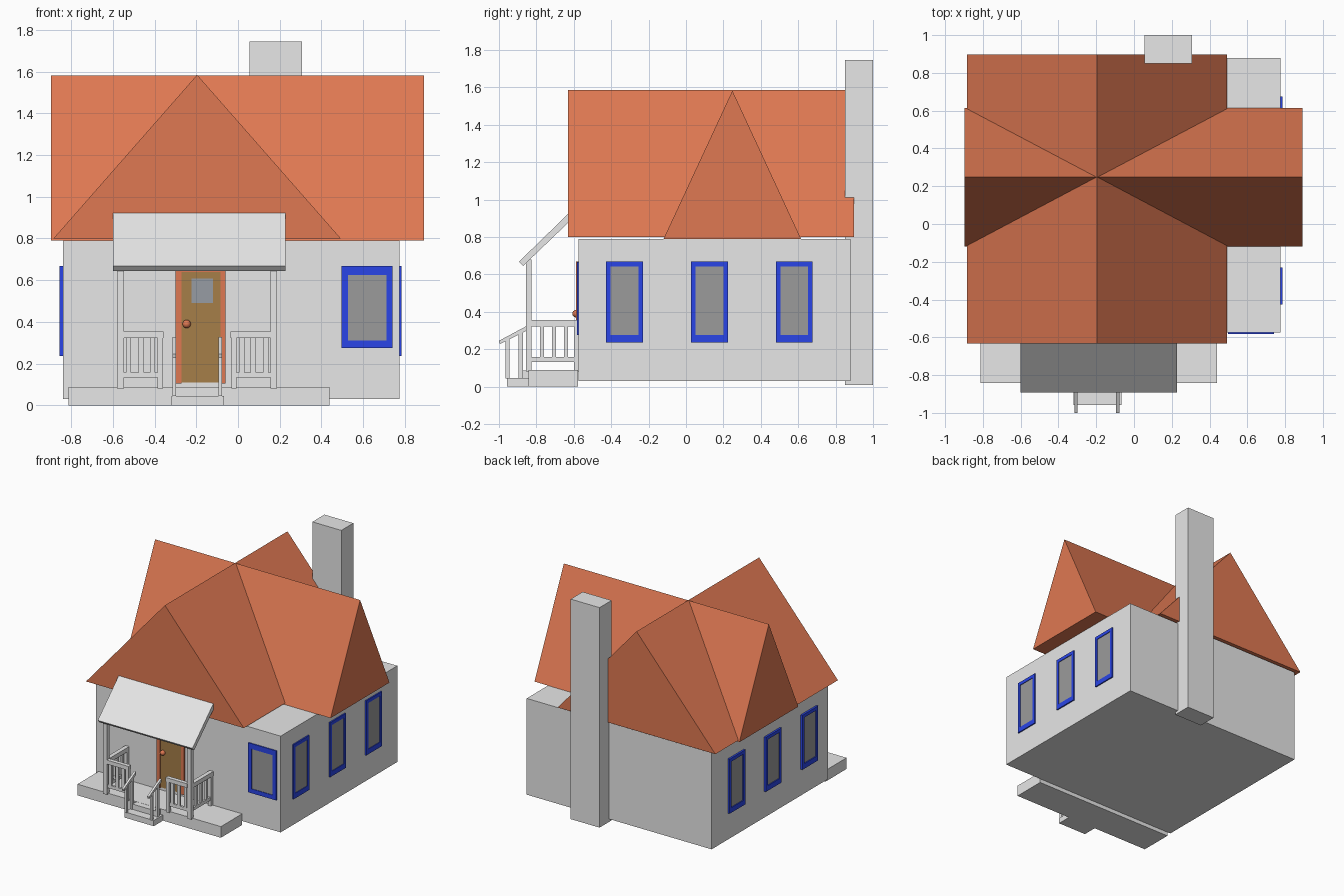
import bpy, bmesh, math

if "Cube" in bpy.data.objects:
    bpy.data.objects.remove(bpy.data.objects["Cube"])

def mat(name, r, g, b):
    m = bpy.data.materials.new(name)
    m.diffuse_color = (r, g, b, 1)
    m.use_nodes = True
    m.node_tree.nodes["Principled BSDF"].inputs["Base Color"].default_value = m.diffuse_color
    return m

GREY = mat("light_grey", 0.8, 0.8, 0.8)
ORANGE = mat("roof_orange", 0.74, 0.19, 0.085)
BLUE = mat("frame_blue", 0.023, 0.06, 0.8)
GLASS = mat("window_grey", 0.33, 0.33, 0.33)
BROWN = mat("door_brown", 0.38, 0.21, 0.066)
PANE = mat("door_pane", 0.31, 0.335, 0.37)
CX = -0.196  # centre line of porch and front gable

def finish(name, bm, material):
    bmesh.ops.recalc_face_normals(bm, faces=bm.faces)
    me = bpy.data.meshes.new(name)
    bm.to_mesh(me)
    bm.free()
    me.materials.append(material)
    ob = bpy.data.objects.new(name, me)
    bpy.context.collection.objects.link(ob)
    return ob

def add_box(bm, x0, x1, y0, y1, z0, z1):
    vs = bmesh.ops.create_cube(bm, size=1)["verts"]
    for v in vs:
        v.co = (x1 if v.co.x > 0 else x0, y1 if v.co.y > 0 else y0, z1 if v.co.z > 0 else z0)

def boxes(name, material, *dims):
    bm = bmesh.new()
    for d in dims:
        add_box(bm, *d)
    return finish(name, bm, material)

def prism(name, material, profile, axis, a, b):
    """Extrude a (horizontal, z) profile along the x or y axis."""
    bm = bmesh.new()
    pt = (lambda p: (a, p[0], p[1])) if axis == "x" else (lambda p: (p[0], a, p[1]))
    f = bm.faces.new([bm.verts.new(pt(p)) for p in profile])
    r = bmesh.ops.extrude_face_region(bm, geom=[f])
    move = (b - a, 0, 0) if axis == "x" else (0, b - a, 0)
    bmesh.ops.translate(bm, vec=move, verts=[g for g in r["geom"] if isinstance(g, bmesh.types.BMVert)])
    return finish(name, bm, material)

# House body, chimney and crossed gable roofs
boxes("house_walls", GREY, (-0.84, 0.775, -0.575, 0.88, 0.03, 0.79))
boxes("chimney", GREY, (0.055, 0.307, 0.85, 1.0, 0.008, 1.745))
prism("roof_front_back", ORANGE, [(-0.885, 0.80), (0.493, 0.80), (CX, 1.585)], "y", -0.632, 0.897)
prism("roof_left_right", ORANGE, [(-0.12, 0.79), (0.615, 0.79), (0.248, 1.582)], "x", -0.897, 0.893)

def window(name, wall, side, u0, u1, z0, z1, wu, wt, wb, depth):
    """Blue frame and grey pane; side is 'x' or 'y', depth is signed outwards."""
    def d(a, b, c, e, t):
        w = sorted((wall - 0.005 * math.copysign(1, depth), wall + t))
        return (*w, a, b, c, e) if side == "x" else (a, b, *w, c, e)
    boxes(name + "_frame", BLUE,
          d(u0, u0 + wu, z0, z1, depth), d(u1 - wu, u1, z0, z1, depth),
          d(u0 + wu, u1 - wu, z0, z0 + wb, depth), d(u0 + wu, u1 - wu, z1 - wt, z1, depth))
    boxes(name + "_pane", GLASS, d(u0 + wu, u1 - wu, z0 + wb, z1 - wt, depth * 0.5))

# Three windows on each side and one in front
for i, y in enumerate((-0.329, 0.126, 0.578)):
    window(f"right_window_{i}", 0.775, "x", y - 0.098, y + 0.098, 0.237, 0.668, 0.024, 0.027, 0.04, 0.01)
    window(f"left_window_{i}", -0.84, "x", y - 0.098, y + 0.098, 0.237, 0.668, 0.024, 0.027, 0.04, -0.015)
window("front_window", -0.575, "y", 0.497, 0.742, 0.276, 0.667, 0.031, 0.042, 0.034, -0.008)

# Door with trim, pane and knob
boxes("door_trim", ORANGE, (-0.30, -0.271, -0.587, -0.57, 0.105, 0.668),
      (-0.085, -0.06, -0.587, -0.57, 0.105, 0.668), (-0.271, -0.085, -0.587, -0.57, 0.64, 0.668))
boxes("door", BROWN, (-0.271, -0.085, -0.581, -0.57, 0.11, 0.64))
boxes("door_pane", PANE, (-0.223, -0.12, -0.588, -0.58, 0.49, 0.607))
bm = bmesh.new()
bmesh.ops.create_uvsphere(bm, u_segments=12, v_segments=8, radius=0.02)
bmesh.ops.translate(bm, vec=(-0.246, -0.588, 0.39), verts=bm.verts)
knob = finish("door_knob", bm, ORANGE)
for p in knob.data.polygons:
    p.use_smooth = True

# Porch floor, steps and sloping canopy
boxes("porch_floor", GREY, (-0.813, 0.44, -0.842, -0.577, 0.0, 0.088))
boxes("lower_step", GREY, (-0.32, -0.066, -0.957, -0.84, 0.0, 0.045))
boxes("upper_step", GREY, (-0.298, -0.087, -0.89, -0.84, 0.0, 0.087))
prism("porch_canopy", GREY, [(-0.893, 0.668), (-0.871, 0.645), (-0.60, 0.905), (-0.60, 0.953)],
      "x", -0.6, 0.227)

# Posts, railings and stair handrails, mirrored about the porch centre
def mirrored(dims):
    x0, x1, *rest = dims
    return [dims, (2 * CX - x1, 2 * CX - x0, *rest)]

def both(name, dims):
    boxes(name, GREY, *[m for d in dims for m in mirrored(d)])

both("porch_posts", [(-0.58, -0.547, -0.855, -0.825, 0.08, 0.68)])
both("front_rails", [(-0.548, -0.357, -0.856, -0.824, 0.323, 0.355),
                     (-0.548, -0.385, -0.848, -0.832, 0.133, 0.158)])
both("front_newels", [(-0.386, -0.36, -0.852, -0.828, 0.08, 0.325)])
both("front_balusters", [(x - 0.013, x + 0.013, -0.848, -0.832, 0.15, 0.33) for x in (-0.525, -0.465, -0.41)])
both("side_rails", [(-0.58, -0.547, -0.826, -0.576, 0.321, 0.355),
                    (-0.572, -0.555, -0.826, -0.576, 0.133, 0.158)])
both("side_balusters", [(-0.572, -0.555, y - 0.011, y + 0.011, 0.15, 0.33)
                        for y in (-0.77, -0.706, -0.642)] +
     [(-0.575, -0.55, -0.6, -0.576, 0.08, 0.33)])
both("stair_posts", [(-0.315, -0.298, -0.965, -0.945, 0.044, 0.255),
                     (-0.315, -0.298, -0.895, -0.872, 0.044, 0.295)])
for side, x in (("left", -0.315), ("right", 2 * CX + 0.298)):
    prism(side + "_handrail", GREY, [(-1.0, 0.245), (-0.995, 0.228), (-0.845, 0.302), (-0.845, 0.328)],
          "x", x, x + 0.017)
